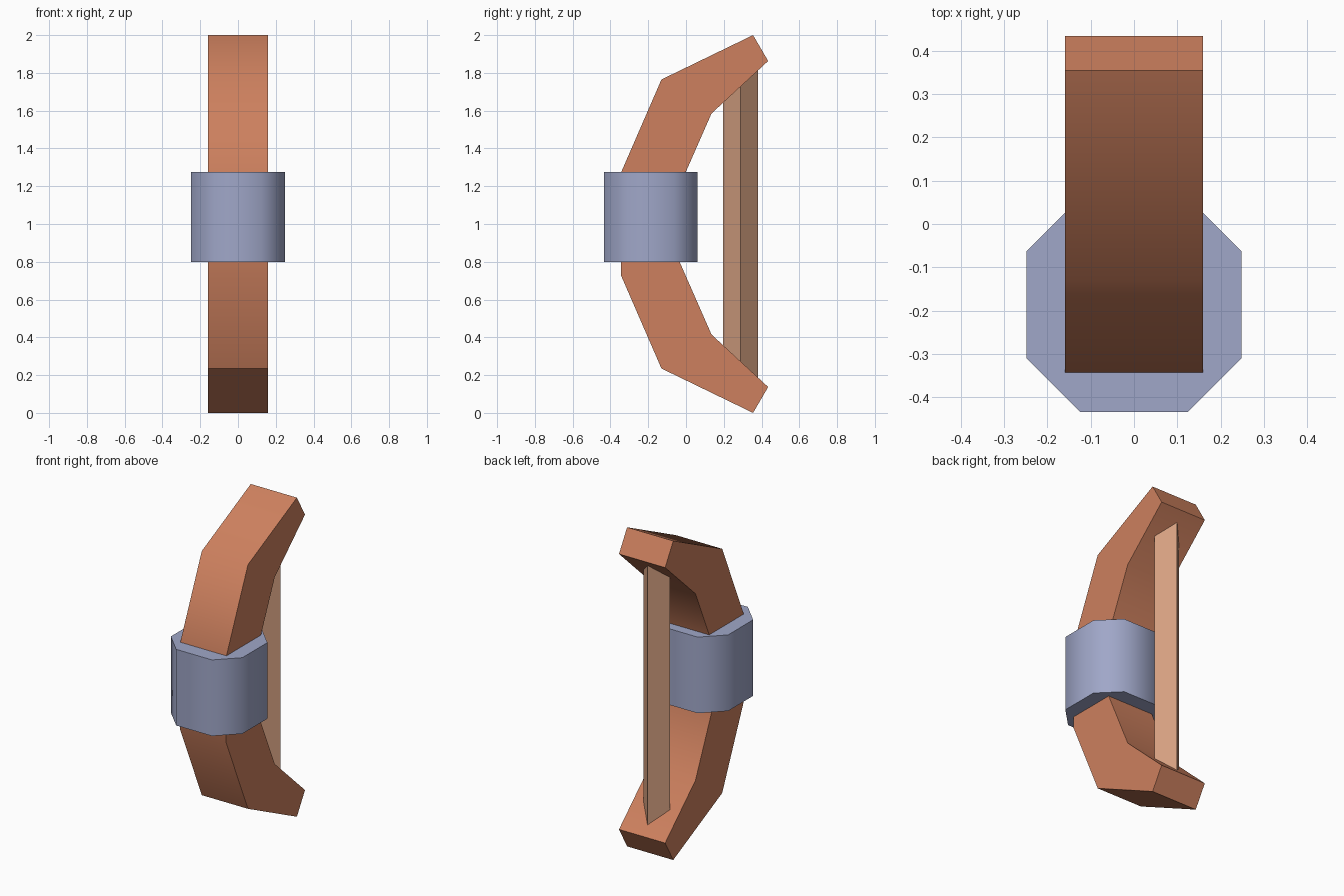
import bpy, bmesh, math

if "Cube" in bpy.data.objects:
    bpy.data.objects.remove(bpy.data.objects["Cube"])


def material(name, rgb):
    m = bpy.data.materials.new(name)
    m.diffuse_color = (*rgb, 1)
    m.use_nodes = True
    m.node_tree.nodes["Principled BSDF"].inputs["Base Color"].default_value = m.diffuse_color
    return m


WOOD = material("reddish wood", (0.61, 0.216, 0.112))
WRAP = material("blue grey wrap", (0.35, 0.386, 0.58))
CORD = material("tan cord", (0.66, 0.35, 0.216))


def prism(name, points, offset, mat, smooth_angle=None):
    """Extrude a closed loop of 3D points along an offset vector."""
    bm = bmesh.new()
    face = bm.faces.new([bm.verts.new(p) for p in points])
    ext = bmesh.ops.extrude_face_region(bm, geom=[face], use_keep_orig=True)
    moved = [g for g in ext["geom"] if isinstance(g, bmesh.types.BMVert)]
    bmesh.ops.translate(bm, verts=moved, vec=offset)
    bmesh.ops.recalc_face_normals(bm, faces=bm.faces)
    mesh = bpy.data.meshes.new(name)
    bm.to_mesh(mesh)
    bm.free()
    mesh.materials.append(mat)
    obj = bpy.data.objects.new(name, mesh)
    bpy.context.collection.objects.link(obj)
    if smooth_angle:
        bpy.ops.object.select_all(action='DESELECT')
        obj.select_set(True)
        bpy.context.view_layer.objects.active = obj
        bpy.ops.object.shade_smooth_by_angle(angle=math.radians(smooth_angle))
    return obj


# Bow limbs: side profile of the lower half, mirrored about z = 1
lower = [(-0.345, 0.73), (-0.13, 0.235), (0.355, 0.0),
         (0.435, 0.137), (0.135, 0.415), (-0.045, 0.825)]
upper = [(y, 2 - z) for y, z in reversed(lower)]
limbs = prism("bow_limbs", [(-0.16, y, z) for y, z in lower + upper],
              (0.32, 0, 0), WOOD, 50)

# Keep the lower outer bend crisp
for e in limbs.data.edges:
    ends = [limbs.data.vertices[i].co for i in e.vertices]
    if all(abs(v.z - 0.235) < 0.01 for v in ends):
        e.use_edge_sharp = True

# Grip: chamfered square block around the middle
h, c, cy = 0.248, 0.124, -0.187
outline = [(h, -c), (h, c), (c, h), (-c, h), (-h, c), (-h, -c), (-c, -h), (c, -h)]
prism("grip", [(x, y + cy, 0.798) for x, y in outline], (0, 0, 0.477), WRAP, 50)

# Bowstring: four-sided cord with its ends set into the limbs
r = 0.092
prism("bowstring", [(r, 0.289, 0.17), (0, 0.289 + r, 0.17),
                    (-r, 0.289, 0.17), (0, 0.289 - r, 0.17)],
      (0, 0, 1.66), CORD)
